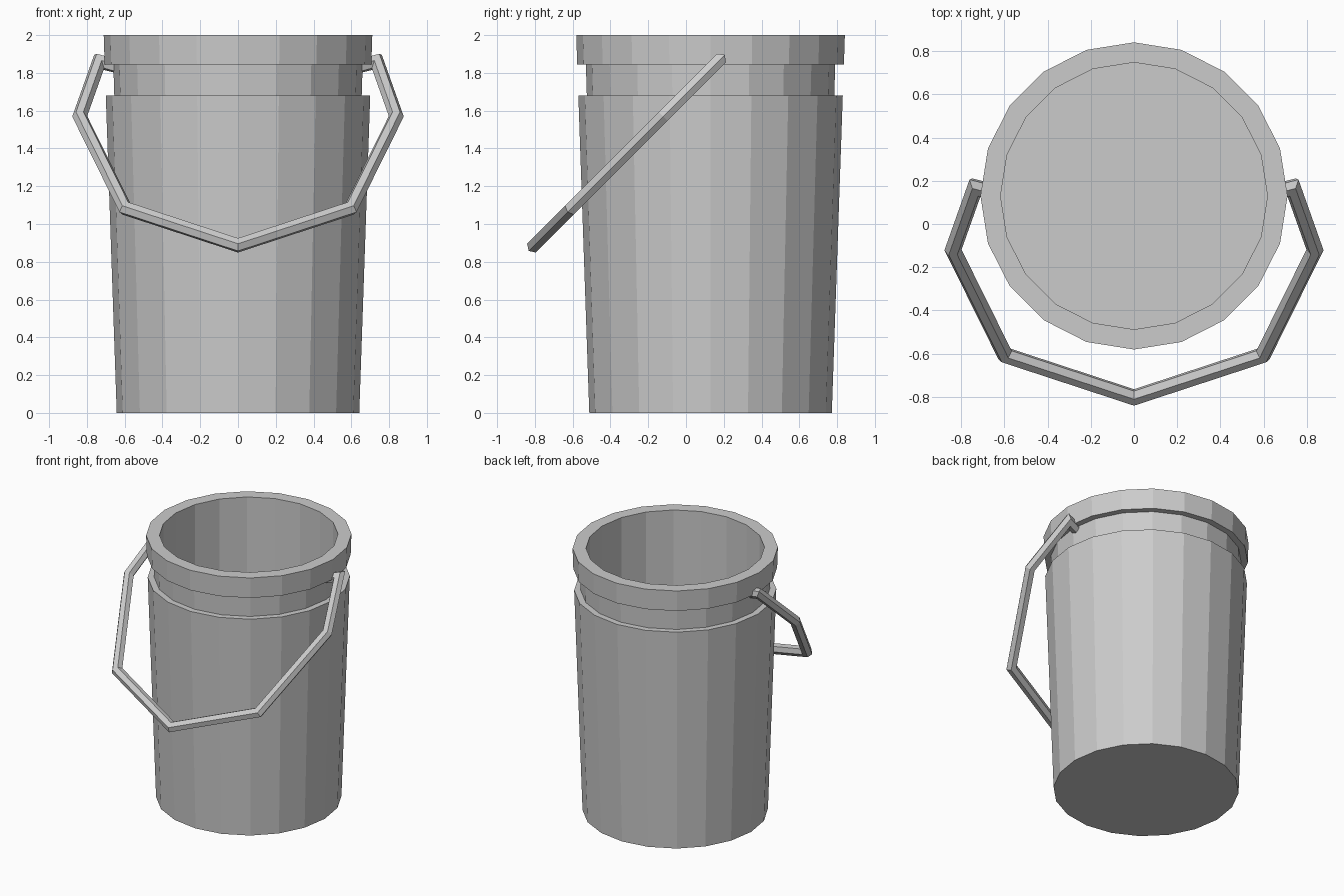
import bpy, bmesh
from math import sin, cos, pi
from mathutils import Vector

if "Cube" in bpy.data.objects:
    bpy.data.objects.remove(bpy.data.objects["Cube"])


def make_object(name, bm):
    bmesh.ops.recalc_face_normals(bm, faces=bm.faces)
    mesh = bpy.data.meshes.new(name)
    bm.to_mesh(mesh)
    bm.free()
    obj = bpy.data.objects.new(name, mesh)
    bpy.context.collection.objects.link(obj)
    return obj


def skin(name, rings):
    """Bridge a list of closed rings and cap both ends."""
    bm = bmesh.new()
    loops = [[bm.verts.new(p) for p in ring] for ring in rings]
    n = len(loops[0])
    for a, b in zip(loops, loops[1:]):
        for i in range(n):
            j = (i + 1) % n
            bm.faces.new((a[i], a[j], b[j], b[i]))
    bm.faces.new(loops[0])
    bm.faces.new(loops[-1])
    return make_object(name, bm)


# Bucket: 20-sided lathe, outside wall, groove, lip, then inside wall and floor
SIDES, CENTRE_Y = 20, 0.13
profile = [(0.642, 0), (0.70, 1.68), (0.655, 1.68), (0.66, 1.845),
           (0.706, 1.845), (0.711, 2.0), (0.618, 2.0), (0.618, 0.04)]
skin("bucket", [[(r * cos(2 * pi * i / SIDES), CENTRE_Y + r * sin(2 * pi * i / SIDES), z)
                 for i in range(SIDES)] for r, z in profile])

# Handle: hexagonal rod mitred along a path lying in a plane tilted 45 degrees
RADIUS = 0.038
half = [(0.64, 1.835), (0.735, 1.86), (0.838, 1.57), (0.597, 1.083)]
path2d = half + [(0, 0.887)] + [(-x, z) for x, z in reversed(half)]
path = [Vector((x, z - 1.69, z)) for x, z in path2d]
normal = Vector((0, -1, 1)).normalized()
rings = []
for k, p in enumerate(path):
    d_in = (p - path[max(k - 1, 0)]).normalized()
    d_out = (path[min(k + 1, len(path) - 1)] - p).normalized()
    tangent = (d_in + d_out).normalized()
    side = tangent.cross(normal)
    mitre = 1 / max(tangent.dot(d_out if d_out.length else d_in), 0.6)
    rings.append([p + RADIUS * (side * cos(a) * mitre + normal * sin(a))
                  for a in (i * pi / 3 for i in range(6))])
skin("handle", rings)
